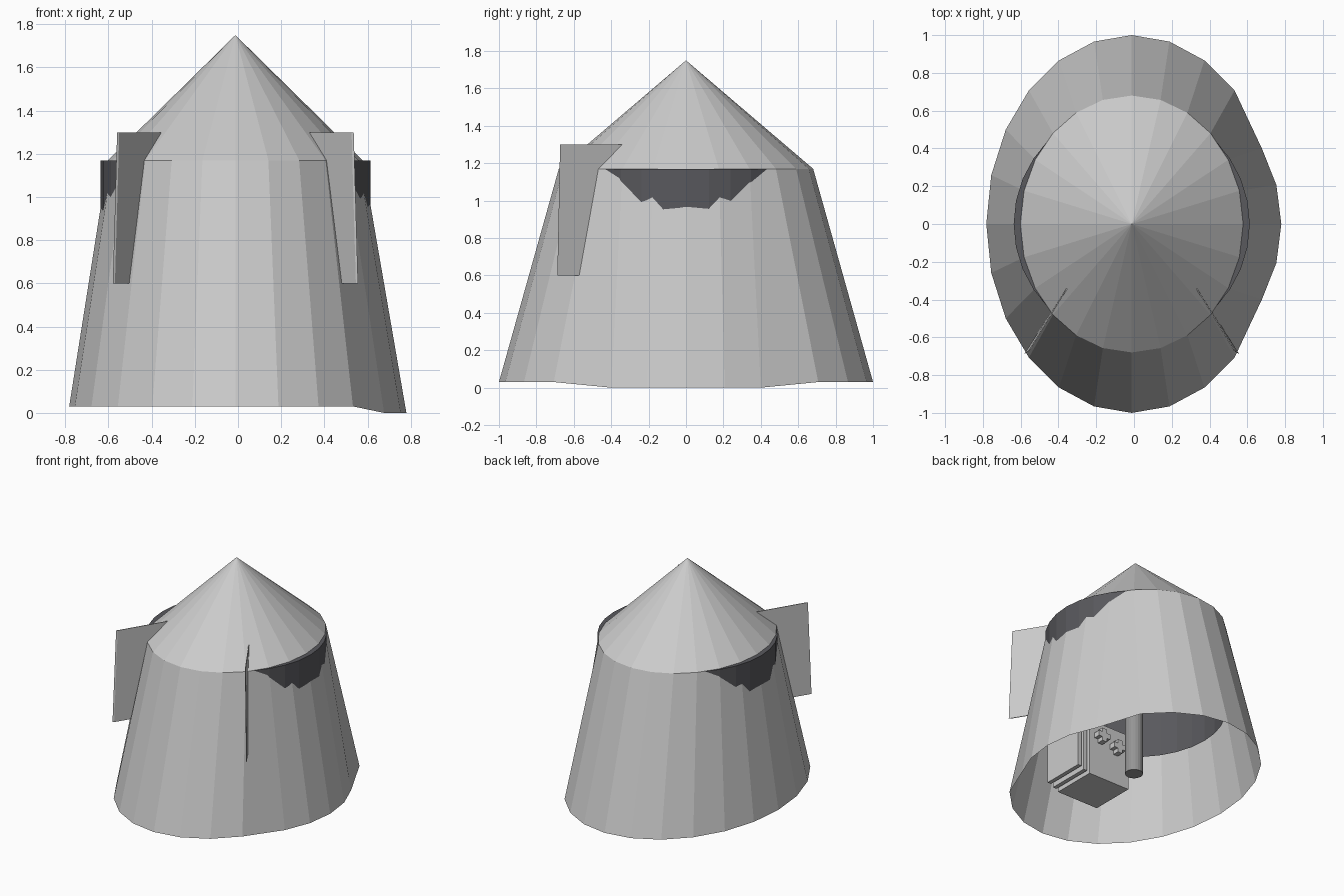
import bpy, bmesh, math
from mathutils import Matrix

if "Cube" in bpy.data.objects:
    bpy.data.objects.remove(bpy.data.objects["Cube"])

CX = -0.012  # shared axis of the body
N = 24


def make(name, bm, colour=None):
    bmesh.ops.recalc_face_normals(bm, faces=bm.faces)
    me = bpy.data.meshes.new(name)
    bm.to_mesh(me)
    bm.free()
    ob = bpy.data.objects.new(name, me)
    bpy.context.collection.objects.link(ob)
    if colour:
        mat = bpy.data.materials.new(name + "_grey")
        mat.diffuse_color = (*colour, 1)
        mat.use_nodes = True
        mat.node_tree.nodes["Principled BSDF"].inputs["Base Color"].default_value = mat.diffuse_color
        me.materials.append(mat)
    return ob


def ring(bm, rx, ry, z, n=N):
    return [bm.verts.new((CX + rx * math.cos(2 * math.pi * i / n),
                          ry * math.sin(2 * math.pi * i / n), z)) for i in range(n)]


def bridge(bm, a, b):
    n = len(a)
    for i in range(n):
        j = (i + 1) % n
        bm.faces.new((a[i], a[j], b[j], b[i]))


def box(name, lo, hi):
    bm = bmesh.new()
    bmesh.ops.create_cube(bm, size=1)
    for v in bm.verts:
        v.co = [(l + h) / 2 + c * (h - l) for l, h, c in zip(lo, hi, v.co)]
    return make(name, bm)


# flared oval skirt, open below, with the +x hem pulled out and down
bm = bmesh.new()
low = ring(bm, 0.77, 1.0, 0.03)
for k in (-2, -1, 0, 1, 2):
    v = low[k]
    v.co.x += 0.022
    v.co.y *= 0.8
    v.co.z = 0
bridge(bm, low, ring(bm, 0.59, 0.68, 1.17))
make("skirt", bm)

# conical roof
bm = bmesh.new()
rim = ring(bm, 0.59, 0.68, 1.17)
tip = bm.verts.new((CX, 0, 1.75))
for i in range(N):
    bm.faces.new((rim[i], rim[(i + 1) % N], tip))
make("cone_roof", bm)

# dark round inner drum that pokes through the narrow sides
bm = bmesh.new()
top = ring(bm, 0.625, 0.625, 1.17, 32)
bridge(bm, ring(bm, 0.625, 0.625, 0.56, 32), top)
bm.faces.new(top)
make("inner_drum", bm, (0.1, 0.1, 0.11))

# pair of thin upright fins on the front corners
for side, s in (("left", -1), ("right", 1)):
    bm = bmesh.new()
    pts = [(0.563, -0.685, 0.6), (0.543, -0.67, 1.3), (0.33, -0.32, 1.3), (0.4, -0.42, 0.6)]
    d = (0.005, 0.003, 0)
    a = [bm.verts.new((CX + s * (x + d[0]), y - d[1], z)) for x, y, z in pts]
    b = [bm.verts.new((CX + s * (x - d[0]), y + d[1], z)) for x, y, z in pts]
    bm.faces.new(a)
    bm.faces.new(b[::-1])
    bridge(bm, a, b)
    make(side + "_fin", bm)

# central post
bm = bmesh.new()
bmesh.ops.create_cone(bm, cap_ends=True, segments=24, radius1=0.062, radius2=0.062, depth=0.5,
                      matrix=Matrix.Translation((0, 0, 0.31)))
make("central_post", bm, (0.3, 0.3, 0.3))

# cabinet with layered side panels and small blocks on its face
box("cabinet", (-0.175, -0.61, 0.12), (0.175, -0.27, 0.55))
for i in range(2):
    x = 0.19 + 0.05 * i
    box("side_panel", (x, -0.61, 0.14 + 0.02 * i), (x + 0.03, -0.28, 0.55))
for x, z in ((0.08, 0.44), (-0.06, 0.4)):
    box("handle_bar", (x - 0.05, -0.27, z - 0.02), (x + 0.05, -0.22, z + 0.02))
    box("handle_stem", (x - 0.02, -0.27, z - 0.05), (x + 0.02, -0.22, z + 0.05))
